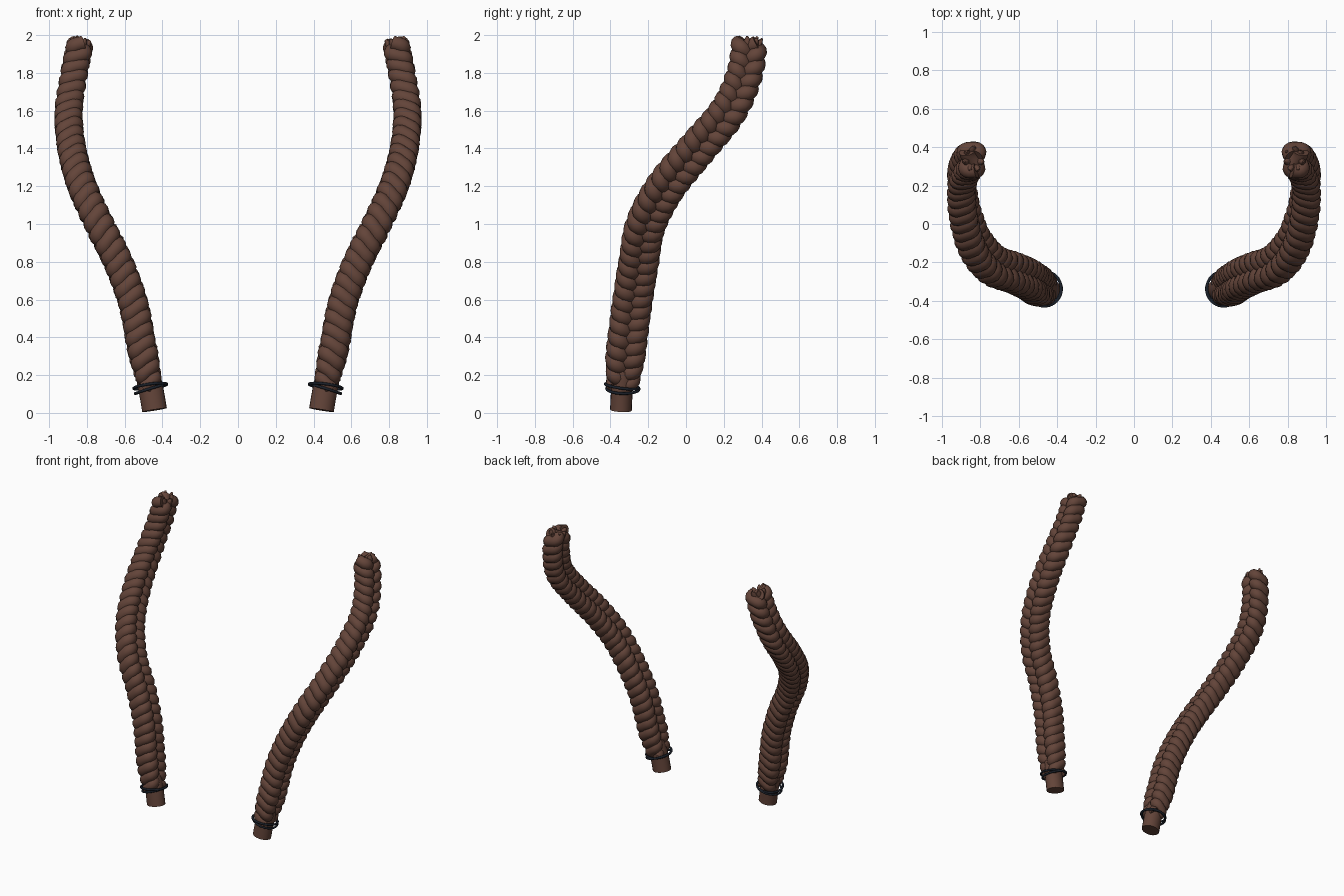
import bpy, math, random
from mathutils import Vector, Matrix

if "Cube" in bpy.data.objects:
    bpy.data.objects.remove(bpy.data.objects["Cube"])

random.seed(4)


def material(name, rgb):
    m = bpy.data.materials.new(name)
    m.diffuse_color = (*rgb, 1)
    m.use_nodes = True
    m.node_tree.nodes["Principled BSDF"].inputs["Base Color"].default_value = m.diffuse_color
    return m


BROWN = material("brown hair", (0.125, 0.058, 0.041))
NAVY = material("dark navy band", (0.010, 0.014, 0.022))

# Centre line of one braid, root to tip
PATH = [Vector(p) for p in (
    (.442, -.345, .015), (.462, -.338, .13), (.51, -.315, .35), (.555, -.285, .58),
    (.635, -.25, .80), (.735, -.212, 1.0), (.825, -.105, 1.2), (.88, .06, 1.4),
    (.896, .225, 1.6), (.867, .312, 1.8), (.836, .335, 1.955))]


def smooth_path(pts, n=24):
    """Catmull-Rom samples through the points."""
    p = [2 * pts[0] - pts[1]] + pts + [2 * pts[-1] - pts[-2]]
    out = []
    for i in range(1, len(p) - 2):
        a, b, c, d = p[i - 1:i + 3]
        for k in range(n):
            t = k / n
            out.append(.5 * (2 * b + (c - a) * t + (2 * a - 5 * b + 4 * c - d) * t ** 2
                             + (3 * b - a - 3 * c + d) * t ** 3))
    return out + [pts[-1]]


LINE = smooth_path(PATH)
DIST = [0]
for a, b in zip(LINE, LINE[1:]):
    DIST.append(DIST[-1] + (b - a).length)
LENGTH = DIST[-1]


def frame(s):
    """Position, tangent, width and depth directions at arc length s."""
    i = next((k for k in range(1, len(DIST)) if DIST[k] >= s), len(DIST) - 1)
    t = (s - DIST[i - 1]) / (DIST[i] - DIST[i - 1])
    pos = LINE[i - 1].lerp(LINE[i], t)
    lo, hi = max(i - 6, 0), min(i + 5, len(LINE) - 1)
    tan = (LINE[hi] - LINE[lo]).normalized()
    wide = Vector((0, 1, 0))
    wide = (wide - tan * wide.dot(tan)).normalized()
    return pos, tan, wide, wide.cross(tan)


def tube(name, pts, radii, depth, mat, cyclic=False, res=4):
    """Round tube through points, converted to a smooth mesh."""
    cu = bpy.data.curves.new(name, 'CURVE')
    cu.dimensions = '3D'
    cu.bevel_depth = depth
    cu.bevel_resolution = res
    cu.use_fill_caps = not cyclic
    sp = cu.splines.new('POLY')
    sp.points.add(len(pts) - 1)
    for q, p, r in zip(sp.points, pts, radii):
        q.co = (*p, 1)
        q.radius = r
    sp.use_cyclic_u = cyclic
    tmp = bpy.data.objects.new(name + "_curve", cu)
    bpy.context.collection.objects.link(tmp)
    dg = bpy.context.evaluated_depsgraph_get()
    me = bpy.data.meshes.new_from_object(tmp.evaluated_get(dg))
    bpy.data.objects.remove(tmp)
    me.name = name
    me.materials.clear()
    me.materials.append(mat)
    ob = bpy.data.objects.new(name, me)
    bpy.context.collection.objects.link(ob)
    bpy.context.view_layer.objects.active = ob
    ob.select_set(True)
    bpy.ops.object.shade_smooth_by_angle(angle=math.radians(50))
    ob.select_set(False)
    return ob


PERIOD, START = .198, .125


def strand(side, k):
    """One of three interwoven strands."""
    pts, radii = [], []
    n = 300
    for i in range(n + 1):
        s = START + (LENGTH - START) * i / n
        pos, tan, wide, deep = frame(s)
        ph = 2 * math.pi * ((s - START) / PERIOD + k / 3)
        root = min(1, .8 + (s - START) * 1.2)
        size = root * (1.03 - .1 * max(0, (s - 1.1) / (LENGTH - 1.1)))
        p = pos + wide * (.064 * size * math.sin(ph)) + deep * (.034 * size * math.sin(2 * ph))
        pts.append((p.x * side, p.y, p.z))
        # thicker where the strand bulges over the others
        radii.append(size * (.94 + .12 * abs(math.sin(2 * ph))))
    return tube("braid_strand", pts, radii, .043, BROWN)


def stub(side):
    """Bare bundle of hair under the band."""
    pts = [frame(s)[0] for s in (0, .05, .10, .16, .22)]
    ob = tube("hair_root", [(p.x * side, p.y, p.z) for p in pts],
              (1, 1, 1, 1, .9), .066, BROWN, res=8)
    # slightly narrower front to back
    for v in ob.data.vertices:
        v.co.y = -.342 + (v.co.y + .342) * .87


def band(side, s, radius, tilt, shift):
    """Thin elastic ring around the root."""
    pos, tan, wide, deep = frame(s)
    n = 40
    pts = []
    for i in range(n):
        a = 2 * math.pi * i / n
        p = pos + wide * (radius * math.cos(a) + shift) + deep * (radius * math.sin(a)) \
            + tan * (tilt * math.cos(a + 1))
        pts.append((p.x * side, p.y, p.z))
    tube("hair_band", pts, [1] * n, .0075, NAVY, cyclic=True, res=3)


def tip(side):
    """Short loose tufts at the end."""
    pos, tan, wide, deep = frame(LENGTH)
    for i in range(7):
        a = 2 * math.pi * i / 7
        out = wide * math.cos(a) + deep * (.8 * math.sin(a))
        p0 = pos + out * .035 - tan * .04
        p1 = p0 + out * .018 + tan * .05
        p2 = p1 + out * .012 + tan * random.uniform(.012, .028)
        tube("tip_tuft", [(p.x * side, p.y, p.z) for p in (p0, p1, p2)],
             (1, .8, .25), .022, BROWN, res=2)


for side in (1, -1):
    stub(side)
    for k in range(3):
        strand(side, k)
    band(side, .115, .086, .010, .004)
    band(side, .128, .088, -.008, -.003)
    tip(side)
